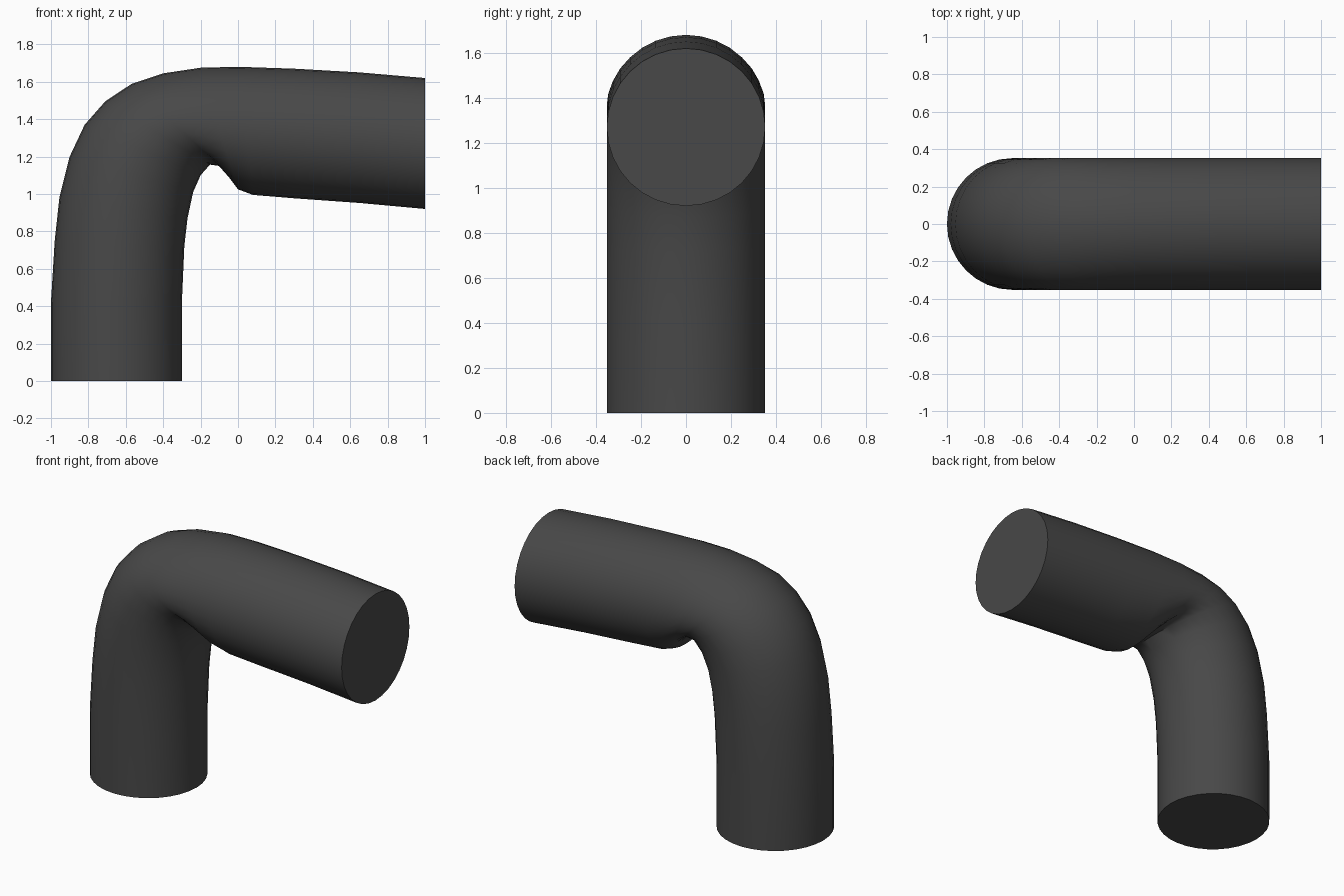
import bpy, bmesh, math
from mathutils import Vector

if "Cube" in bpy.data.objects:
    bpy.data.objects.remove(bpy.data.objects["Cube"])

SIDES = 32
HALF_WIDTH = 0.352

# Each ring: outer x, outer z, inner x, inner z
RINGS = [
    (-1.00, 0.00, -0.30, 0.00),
    (-1.00, 0.42, -0.30, 0.42),
    (-0.98, 0.75, -0.287, 0.72),
    (-0.955, 0.98, -0.27, 0.87),
    (-0.90, 1.20, -0.24, 1.01),
    (-0.82, 1.37, -0.20, 1.10),
    (-0.71, 1.495, -0.15, 1.157),
    (-0.57, 1.588, -0.10, 1.15),
    (-0.40, 1.645, -0.045, 1.085),
    (-0.20, 1.675, 0.00, 1.025),
    (0.00, 1.68, 0.08, 0.995),
    (0.30, 1.67, 0.30, 0.977),
    (0.65, 1.65, 0.65, 0.952),
    (1.00, 1.62, 1.00, 0.92),
]

# Bent pipe: loft of rings around the elbow
bm = bmesh.new()
loops = []
for ox, oz, ix, iz in RINGS:
    outer, inner = Vector((ox, 0, oz)), Vector((ix, 0, iz))
    centre, radius = (outer + inner) / 2, (outer - inner) / 2
    loop = []
    for k in range(SIDES):
        a = 2 * math.pi * k / SIDES
        side = Vector((0, HALF_WIDTH * math.sin(a), 0))
        loop.append(bm.verts.new(centre + radius * math.cos(a) + side))
    loops.append(loop)
for low, high in zip(loops, loops[1:]):
    for k in range(SIDES):
        n = (k + 1) % SIDES
        bm.faces.new((low[k], low[n], high[n], high[k]))

# Flat end caps
bm.faces.new(loops[0])
bm.faces.new(loops[-1])
bmesh.ops.recalc_face_normals(bm, faces=bm.faces)

mesh = bpy.data.meshes.new("bent_pipe")
bm.to_mesh(mesh)
bm.free()
pipe = bpy.data.objects.new("bent_pipe", mesh)
bpy.context.collection.objects.link(pipe)

charcoal = bpy.data.materials.new("charcoal")
charcoal.diffuse_color = (0.065, 0.065, 0.065, 1)
charcoal.use_nodes = True
charcoal.node_tree.nodes["Principled BSDF"].inputs["Base Color"].default_value = charcoal.diffuse_color
mesh.materials.append(charcoal)

bpy.context.view_layer.objects.active = pipe
pipe.select_set(True)
bpy.ops.object.shade_smooth_by_angle(angle=math.radians(50))
